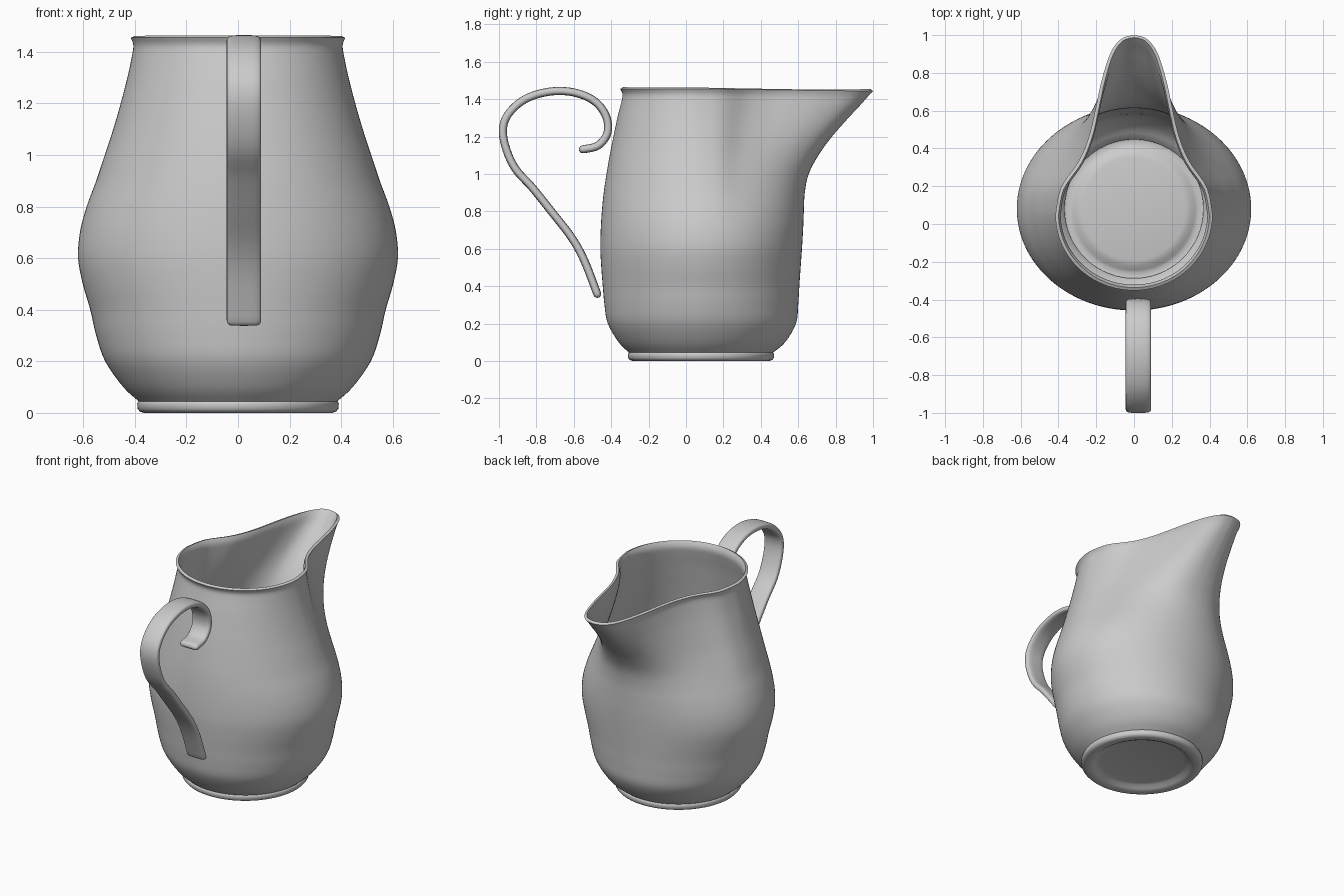
import bpy, bmesh, math

if "Cube" in bpy.data.objects:
    bpy.data.objects.remove(bpy.data.objects["Cube"])


def spline(pts, steps):
    """Catmull-Rom curve through tuples of any size."""
    out = []
    for i in range(len(pts) - 1):
        p0, p1, p2 = pts[max(i - 1, 0)], pts[i], pts[i + 1]
        p3 = pts[min(i + 2, len(pts) - 1)]
        for s in range(steps):
            t = s / steps
            out.append(tuple(
                b + 0.5 * t * ((c - a) + t * ((2 * a - 5 * b + 4 * c - d)
                                              + t * (3 * (b - c) + d - a)))
                for a, b, c, d in zip(p0, p1, p2, p3)))
    return out + [tuple(pts[-1])]


def loft(name, rings, cap_end):
    """Skin a list of closed rings into one mesh object."""
    bm = bmesh.new()
    loops = [[bm.verts.new(p) for p in ring] for ring in rings]
    n = len(loops[0])
    for a, b in zip(loops, loops[1:]):
        for i in range(n):
            j = (i + 1) % n
            bm.faces.new((a[i], a[j], b[j], b[i]))
    bm.faces.new(loops[0][::-1])
    if cap_end:
        bm.faces.new(loops[-1])
        bmesh.ops.recalc_face_normals(bm, faces=bm.faces)
    me = bpy.data.meshes.new(name)
    bm.to_mesh(me)
    bm.free()
    ob = bpy.data.objects.new(name, me)
    bpy.context.collection.objects.link(ob)
    bpy.ops.object.select_all(action='DESELECT')
    ob.select_set(True)
    bpy.context.view_layer.objects.active = ob
    return ob


# Jug body: height, half width, front y, back y, amount of spout shape
rows = [
    (0.045, 0.385, -0.305, 0.465, 0), (0.10, 0.445, -0.36, 0.53, 0),
    (0.20, 0.515, -0.418, 0.588, 0), (0.30, 0.55, -0.436, 0.60, 0),
    (0.40, 0.573, -0.445, 0.606, 0), (0.50, 0.602, -0.453, 0.613, 0),
    (0.60, 0.620, -0.458, 0.62, 0), (0.70, 0.613, -0.456, 0.626, 0.02),
    (0.80, 0.587, -0.45, 0.63, 0.07), (0.90, 0.550, -0.44, 0.635, 0.15),
    (1.00, 0.517, -0.425, 0.655, 0.28), (1.10, 0.484, -0.408, 0.705, 0.44),
    (1.20, 0.455, -0.388, 0.775, 0.61), (1.30, 0.429, -0.367, 0.86, 0.79),
    (1.38, 0.412, -0.347, 0.933, 0.92), (1.425, 0.406, -0.339, 0.972, 0.98),
    (1.455, 0.416, -0.352, 1.0, 1)]
# Foot ring with recessed underside
foot = [(z, r, 0.08 - r, 0.08 + r, 0) for z, r in (
    (0.03, 0.02), (0.03, 0.27), (0.024, 0.295), (0.008, 0.315), (0, 0.335),
    (0, 0.365), (0.005, 0.38), (0.015, 0.389), (0.035, 0.391), (0.043, 0.388))]
# Plan of the pouring spout, from the side of the rim to its tip
spout = spline([(1, 0), (0.93, 0.15), (0.70, 0.30), (0.57, 0.44), (0.49, 0.59),
                (0.41, 0.75), (0.30, 0.90), (0.16, 0.98), (0, 1)], 4)


def section(z, a, front, back, t):
    yc = 0.08 - 0.03 * t
    q = len(spout) - 1
    half = []
    for i, (u, v) in enumerate(spout):
        ang = math.pi / 2 * i / q
        u = (1 - t) * math.cos(ang) + t * u
        v = (1 - t) * math.sin(ang) + t * v
        half.append((a * u, yc + (back - yc) * v, z - 0.012 * t * v))
    ring = half + [(-x, y, h) for x, y, h in half[-2::-1]]
    for i in range(1, 2 * q):
        ang = math.pi + math.pi / 2 * i / q
        ring.append((a * math.cos(ang), yc + (yc - front) * math.sin(ang), z))
    return ring


jug = loft("jug_body", [section(*r) for r in foot + spline(rows, 4)], False)
wall = jug.modifiers.new("wall", 'SOLIDIFY')
wall.thickness = 0.018
wall.offset = -1
bpy.ops.object.modifier_apply(modifier="wall")
bpy.ops.object.shade_smooth_by_angle(angle=math.radians(40))

# Handle: flat rounded strap swept along a scroll in the y-z plane
path = spline([
    (-0.55, 1.132), (-0.47, 1.152), (-0.42, 1.22), (-0.428, 1.31),
    (-0.49, 1.39), (-0.60, 1.436), (-0.73, 1.44), (-0.86, 1.40),
    (-0.95, 1.32), (-0.979, 1.235), (-0.96, 1.13), (-0.91, 1.025),
    (-0.82, 0.925), (-0.72, 0.80), (-0.615, 0.665), (-0.545, 0.54),
    (-0.475, 0.36)], 6)


def power(v):
    return math.copysign(abs(v) ** 0.6, v)


def strap(p, d, scale_w, scale_t, push=0):
    length = math.hypot(*d)
    dy, dz = d[0] / length, d[1] / length
    ring = []
    for k in range(24):
        ang = 2 * math.pi * k / 24
        x = 0.023 + 0.067 * scale_w * power(math.cos(ang))
        h = 0.0215 * scale_t * power(math.sin(ang))
        ring.append((x, p[0] + dy * push - dz * h, p[1] + dz * push + dy * h))
    return ring


rings = []
for i, p in enumerate(path):
    a, b = path[max(i - 1, 0)], path[min(i + 1, len(path) - 1)]
    rings.append(strap(p, (b[0] - a[0], b[1] - a[1]), 1, 1))
# Rounded ends
ends = [(0.97, 0.9, 0.01), (0.88, 0.6, 0.018), (0.75, 0.2, 0.022)]
d0 = (path[1][0] - path[0][0], path[1][1] - path[0][1])
d1 = (path[-1][0] - path[-2][0], path[-1][1] - path[-2][1])
for w, t, push in ends:
    rings.insert(0, strap(path[0], d0, w, t, -push))
    rings.append(strap(path[-1], d1, w, t, push))
handle = loft("handle", rings, True)
bpy.ops.object.shade_smooth_by_angle(angle=math.radians(50))
